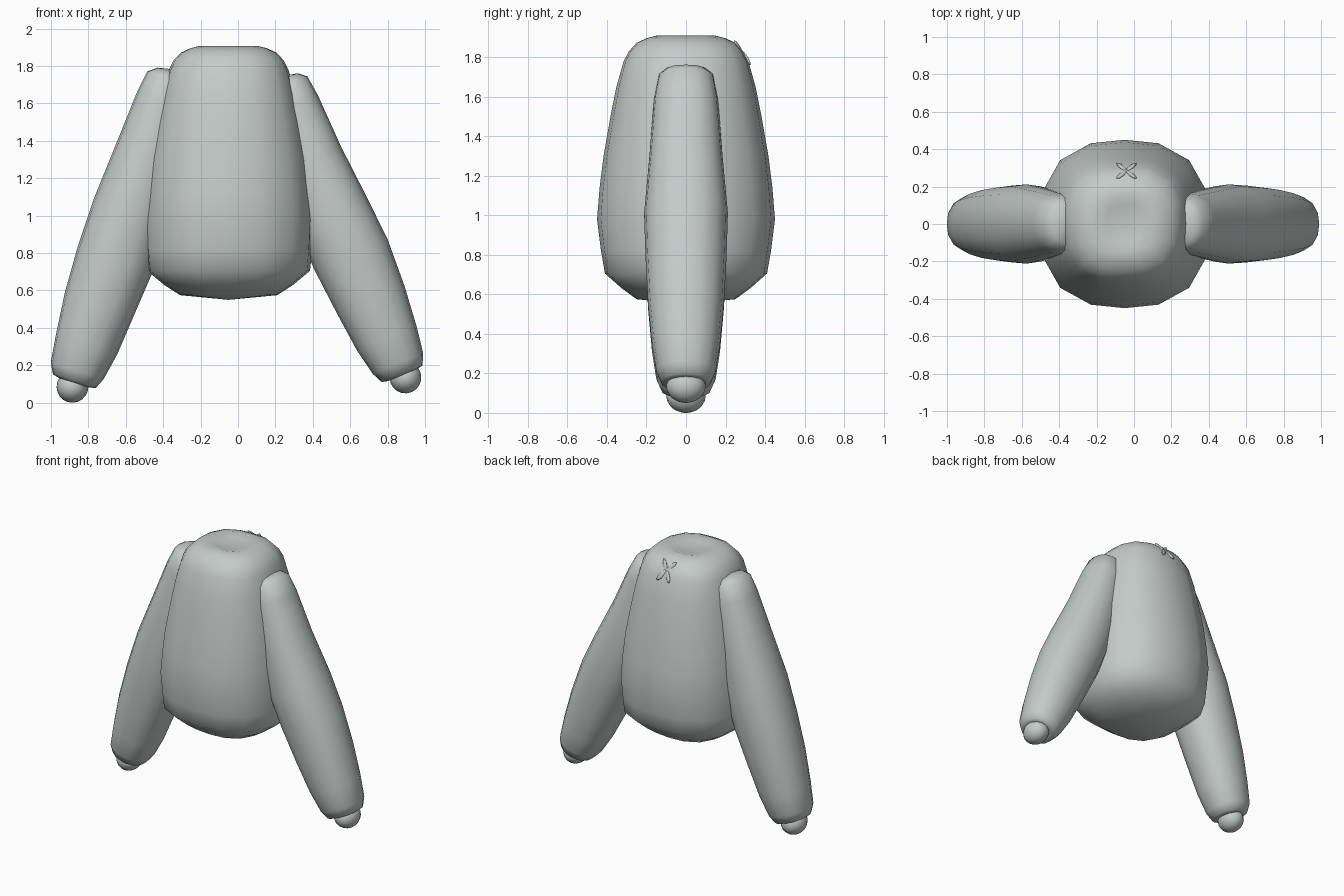
import bpy, bmesh, math
from mathutils import Vector

if "Cube" in bpy.data.objects:
    bpy.data.objects.remove(bpy.data.objects["Cube"])

grey = bpy.data.materials.new("soft grey")
grey.diffuse_color = (0.56, 0.60, 0.59, 1)
grey.use_nodes = True
grey.node_tree.nodes["Principled BSDF"].inputs["Base Color"].default_value = grey.diffuse_color


def finish(bm, name):
    bmesh.ops.recalc_face_normals(bm, faces=bm.faces)
    me = bpy.data.meshes.new(name)
    bm.to_mesh(me)
    bm.free()
    ob = bpy.data.objects.new(name, me)
    bpy.context.collection.objects.link(ob)
    me.materials.append(grey)
    for p in me.polygons:
        p.use_smooth = True
    return ob


def loft(name, rings, sides, tip_a, tip_b):
    """Skin rounded-square rings (centre, u axis, ru, rv, exponent); v axis is y."""
    bm = bmesh.new()
    loops = []
    for c, u, ru, rv, n in rings:
        loop = []
        for i in range(sides):
            a = 2 * math.pi * i / sides
            ca, sa = math.cos(a), math.sin(a)
            k = (abs(ca) ** n + abs(sa) ** n) ** (-1 / n)
            loop.append(bm.verts.new(c + u * (ru * ca * k) + Vector((0, rv * sa * k, 0))))
        loops.append(loop)
    for l0, l1 in zip(loops, loops[1:]):
        for i in range(sides):
            j = (i + 1) % sides
            bm.faces.new((l0[i], l0[j], l1[j], l1[i]))
    for tip, loop in ((tip_a, loops[0]), (tip_b, loops[-1])):
        t = bm.verts.new(tip)
        for i in range(sides):
            bm.faces.new((t, loop[i], loop[(i + 1) % sides]))
    return finish(bm, name)


# Torso: z, half width, half depth, squareness; shallow dish on top
X = Vector((1, 0, 0))
body = [(0.575, 0.26, 0.25, 2.6), (0.63, 0.345, 0.325, 2.6), (0.705, 0.435, 0.41, 2.6),
        (0.82, 0.447, 0.43, 2.5), (0.98, 0.455, 0.45, 2.5), (1.14, 0.443, 0.437, 2.5),
        (1.3, 0.427, 0.417, 2.5), (1.5, 0.392, 0.382, 2.5), (1.65, 0.357, 0.352, 2.6),
        (1.78, 0.32, 0.315, 2.7), (1.83, 0.295, 0.288, 2.7), (1.872, 0.255, 0.25, 2.7),
        (1.895, 0.205, 0.2, 3), (1.908, 0.155, 0.15, 3), (1.893, 0.1, 0.1, 3)]
cx = -0.05
loft("torso", [(Vector((cx, 0, z)), X, rx, ry, n) for z, rx, ry, n in body], 16,
     (cx, 0, 0.55), (cx, 0, 1.89))

# Small puckered stitch at the upper back of the torso
bm = bmesh.new()
for s in (-1, 1):
    for t in (-1, 1):
        geo = bmesh.ops.create_uvsphere(bm, u_segments=8, v_segments=6, radius=1)["verts"]
        for v in geo:
            p = Vector((v.co.x * 0.04, v.co.y * 0.013, v.co.z * 0.018))
            a = math.radians(45 * s * t)
            x = p.x * math.cos(a) - p.y * math.sin(a) + 0.025 * s
            y = p.x * math.sin(a) + p.y * math.cos(a) + 0.025 * t
            v.co = (cx + 0.01 + x, 0.285 + y * 0.8, 1.822 + p.z - y * 1.1)
finish(bm, "back_pucker")

# Arms: centre x, centre z, half width in the front plane, half depth
left = [(-0.365, 1.77, 0.07, 0.10), (-0.37, 1.735, 0.12, 0.14), (-0.395, 1.62, 0.15, 0.162),
        (-0.47, 1.36, 0.178, 0.185), (-0.575, 1.03, 0.205, 0.212), (-0.655, 0.77, 0.212, 0.205),
        (-0.74, 0.53, 0.195, 0.192), (-0.81, 0.31, 0.172, 0.172), (-0.86, 0.17, 0.148, 0.15),
        (-0.875, 0.115, 0.12, 0.125)]
right = [(0.255, 1.735, 0.07, 0.10), (0.26, 1.70, 0.12, 0.14), (0.295, 1.585, 0.145, 0.162),
         (0.385, 1.3, 0.18, 0.185), (0.505, 1.01, 0.205, 0.212), (0.605, 0.79, 0.212, 0.205),
         (0.71, 0.55, 0.195, 0.192), (0.795, 0.345, 0.172, 0.172), (0.855, 0.21, 0.146, 0.15),
         (0.877, 0.155, 0.118, 0.125)]
hands = {"left": (-0.885, 0.085, 0.085), "right": (0.895, 0.135, 0.085)}

for side, arm in (("left", left), ("right", right)):
    axis = Vector((arm[-1][0] - arm[2][0], 0, arm[-1][1] - arm[2][1])).normalized()
    across = Vector((-axis.z, 0, axis.x))
    rings = [(Vector((x, 0, z)), across, ru, rv, 2.3) for x, z, ru, rv in arm]
    # tuck the cuff inwards around the hand
    end = rings[-1][0]
    rings.append((end + axis * 0.008, across, 0.085, 0.09, 2.3))
    loft(side + "_arm", rings, 16, rings[0][0] - axis * 0.015, end - axis * 0.03)

    # Rounded nub hand
    hx, hz, r = hands[side]
    bm = bmesh.new()
    bmesh.ops.create_uvsphere(bm, u_segments=16, v_segments=10, radius=1)
    for v in bm.verts:
        v.co = Vector((hx, v.co.y * 0.1, hz)) + across * (v.co.x * r) + axis * (-v.co.z * r)
    finish(bm, side + "_hand")
